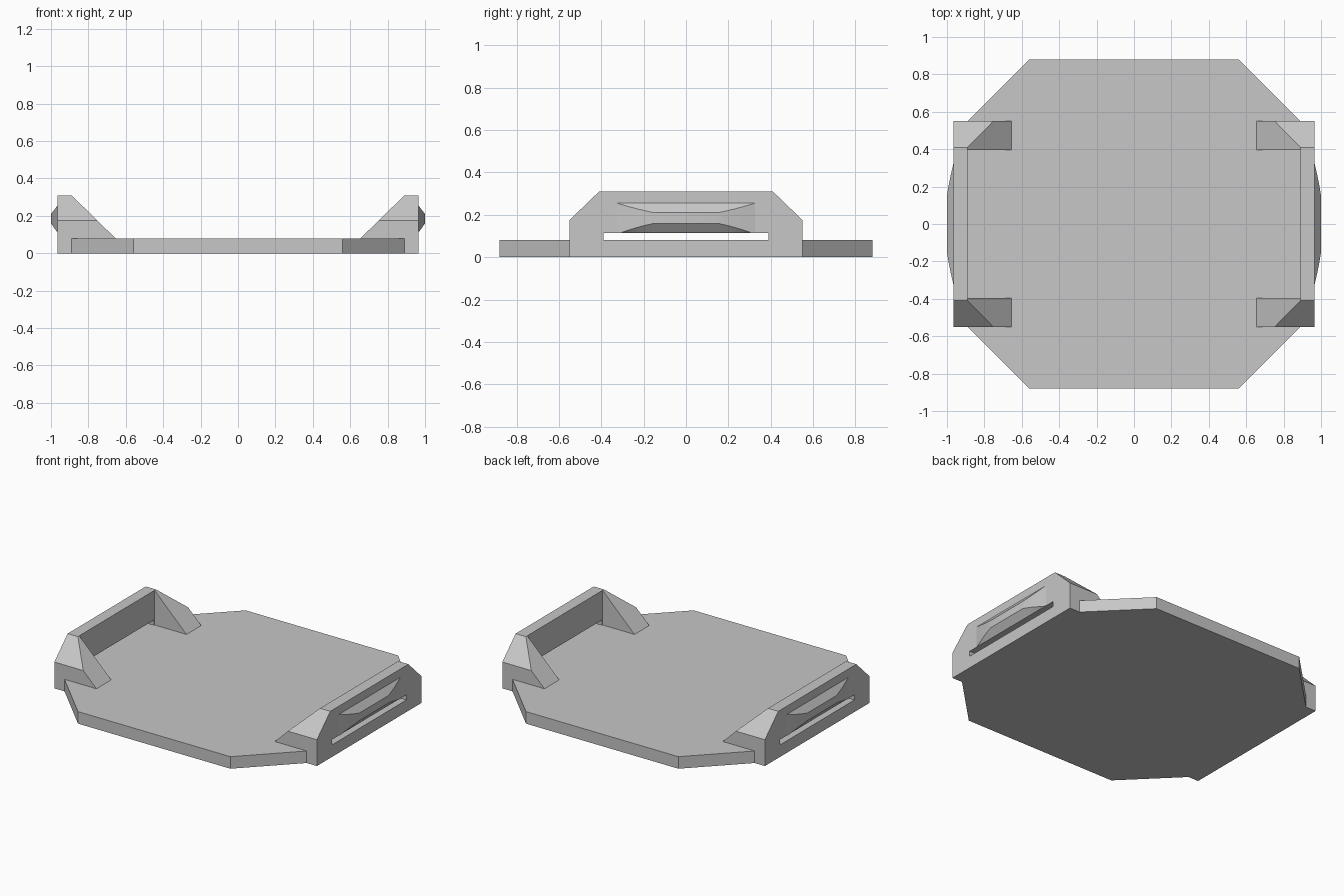
import bpy, bmesh, math

if "Cube" in bpy.data.objects:
    bpy.data.objects.remove(bpy.data.objects["Cube"])

grey = bpy.data.materials.new("light grey")
grey.diffuse_color = (0.57, 0.57, 0.57, 1)
grey.use_nodes = True
grey.node_tree.nodes["Principled BSDF"].inputs["Base Color"].default_value = grey.diffuse_color

BASE, WALL_IN, WALL_OUT, HALF = 0.08, 0.89, 0.965, 0.55
SHOULDER, TOP, TOP_HALF = 0.175, 0.31, 0.41


def finish(bm, name):
    bmesh.ops.recalc_face_normals(bm, faces=bm.faces)
    mesh = bpy.data.meshes.new(name)
    bm.to_mesh(mesh)
    bm.free()
    mesh.materials.append(grey)
    obj = bpy.data.objects.new(name, mesh)
    bpy.context.collection.objects.link(obj)
    return obj


def extrude(name, points, offset):
    """Extrude a closed planar outline of 3D points along an offset."""
    bm = bmesh.new()
    face = bm.faces.new([bm.verts.new(p) for p in points])
    new = bmesh.ops.extrude_face_region(bm, geom=[face])["geom"]
    bmesh.ops.translate(bm, vec=offset,
                        verts=[v for v in new if isinstance(v, bmesh.types.BMVert)])
    return finish(bm, name)


# Base plate: chamfered square plus the footprint of the two side walls
quarter = [(WALL_OUT, HALF), (WALL_IN, HALF), (0.56, 0.88)]
half = quarter + [(-x, y) for x, y in reversed(quarter)]
outline = half + [(-x, -y) for x, y in half]
extrude("base_plate", [(x, y, 0) for x, y in outline], (0, 0, BASE))

# Side wall profile, with a long slot directly above the plate
right = [(0.39, 0.115), (0.39, BASE), (HALF, BASE), (HALF, SHOULDER), (TOP_HALF, TOP)]
profile = right + [(-y, z) for y, z in reversed(right)]


def corner_gusset(name, sx, sy):
    """Sloped brace whose outer end follows the wall's shoulder chamfer."""
    toe = 0.655
    knee = toe + (SHOULDER - BASE) / (TOP - BASE) * (WALL_IN - toe)
    pts = [(WALL_IN, 0.395, BASE), (toe, 0.395, BASE), (WALL_IN, 0.395, TOP),
           (WALL_IN, TOP_HALF, TOP), (WALL_IN, HALF, BASE), (toe, HALF, BASE),
           (knee, HALF, SHOULDER), (WALL_IN, HALF, SHOULDER)]
    bm = bmesh.new()
    for x, y, z in pts:
        bm.verts.new((sx * x, sy * y, z))
    bmesh.ops.convex_hull(bm, input=bm.verts[:])
    bmesh.ops.dissolve_limit(bm, angle_limit=math.radians(1),
                             verts=bm.verts[:], edges=bm.edges[:])
    finish(bm, name)


def snap_ridge(name, sx):
    """Wedge-shaped catch that curves back into the wall at both ends."""
    flat, end, depth, steps = 0.15, 0.325, 0.035, 10
    ys = [flat + (end - flat) * i / steps for i in range(steps + 1)]
    ys = [-y for y in reversed(ys)] + ys
    bm = bmesh.new()
    rings = []
    for y in ys:
        t = (abs(y) - flat) / (end - flat)
        k = max(1 - 0.75 * t - 0.25 * t * t, 0.002)
        x = WALL_OUT + depth * k
        ring = [(WALL_OUT - 0.002, 0.11), (WALL_OUT, 0.11), (x, 0.11 + 0.05 * k),
                (x, 0.255 - 0.045 * k), (WALL_OUT, 0.255), (WALL_OUT - 0.002, 0.255)]
        ring = [(px, max(pz, 0.1155)) for px, pz in ring]
        rings.append([bm.verts.new((sx * px, y, pz)) for px, pz in ring])
    for a, b in zip(rings, rings[1:]):
        for i in range(6):
            j = (i + 1) % 6
            bm.faces.new((a[i], a[j], b[j], b[i]))
    bm.faces.new(rings[0])
    bm.faces.new(rings[-1])
    obj = finish(bm, name)
    bpy.ops.object.select_all(action='DESELECT')
    obj.select_set(True)
    bpy.context.view_layer.objects.active = obj
    bpy.ops.object.shade_smooth_by_angle(angle=math.radians(25))


# Both sides
for side, sx in (("left", -1), ("right", 1)):
    extrude("side_wall_" + side, [(sx * WALL_IN, y, z) for y, z in profile],
            (sx * (WALL_OUT - WALL_IN), 0, 0))
    snap_ridge("snap_ridge_" + side, sx)
    for end, sy in (("front", -1), ("back", 1)):
        corner_gusset("gusset_%s_%s" % (side, end), sx, sy)
